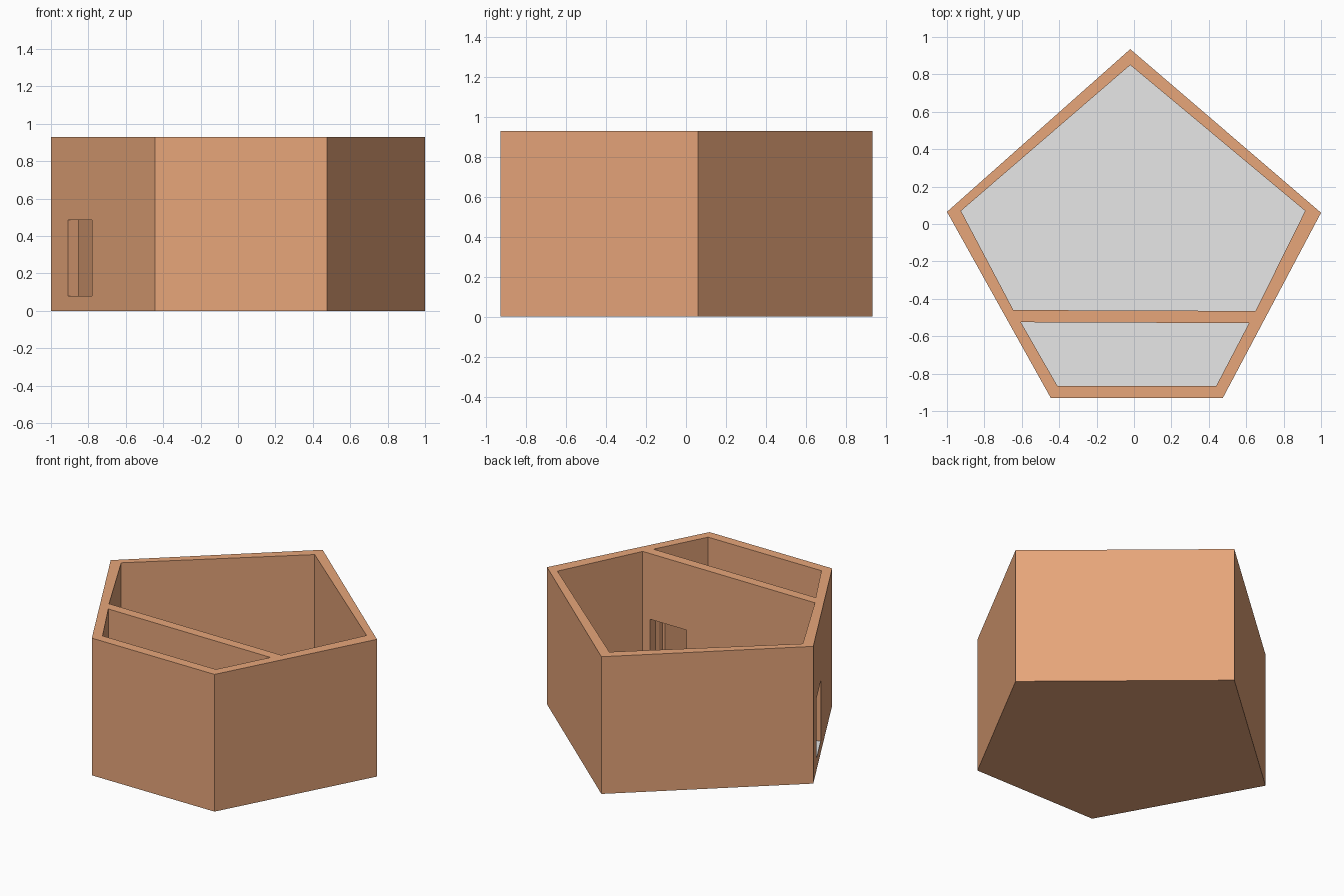
import bpy
import bmesh
from mathutils import Vector

cube = bpy.data.objects.get("Cube")
if cube:
    bpy.data.objects.remove(cube, do_unlink=True)

HEIGHT = 0.93
FLOOR = 0.08
DOOR_TOP = 0.485


def material(name, color):
    mat = bpy.data.materials.new(name)
    mat.use_nodes = True
    mat.diffuse_color = (*color, 1)
    mat.node_tree.nodes["Principled BSDF"].inputs["Base Color"].default_value = (*color, 1)
    return mat


def prism(name, outline, bottom, top):
    """Extrude a flat outline between two heights."""
    bm = bmesh.new()
    base = bm.faces.new([bm.verts.new((x, y, bottom)) for x, y in outline])
    extruded = bmesh.ops.extrude_face_region(bm, geom=[base], use_keep_orig=True)
    verts = [v for v in extruded["geom"] if isinstance(v, bmesh.types.BMVert)]
    bmesh.ops.translate(bm, verts=verts, vec=(0, 0, top - bottom))
    bmesh.ops.recalc_face_normals(bm, faces=bm.faces)
    mesh = bpy.data.meshes.new(name)
    bm.to_mesh(mesh)
    bm.free()
    obj = bpy.data.objects.new(name, mesh)
    bpy.context.collection.objects.link(obj)
    return obj


def doorway(start, end, inward, outward):
    """Outline of a door cutter along a wall line."""
    a, b = Vector(start), Vector(end)
    along = (b - a).normalized()
    normal = Vector((-along.y, along.x))
    return [a - normal * outward, b - normal * outward,
            b + normal * inward, a + normal * inward]


# Five-sided building block
outer = [(-0.02, 0.935), (-1, 0.065), (-0.445, -0.93), (0.475, -0.93), (1, 0.06)]
building = prism("building_walls", outer, 0, HEIGHT)

# Rooms and doorways to hollow out
main_room = [(-0.02, 0.85), (-0.925, 0.07), (-0.645, -0.46), (0.65, -0.465), (0.915, 0.07)]
front_room = [(-0.605, -0.525), (-0.41, -0.865), (0.44, -0.865), (0.615, -0.53)]
corner, front = Vector(outer[1]), Vector(outer[2])
outer_door = doorway(corner.lerp(front, 0.162), corner.lerp(front, 0.396), 0.12, 0.1)
inner_door = doorway((0.32, -0.5), (0.597, -0.5), 0.1, 0.1)
cutters = [
    prism("main_room_cutter", main_room, FLOOR, HEIGHT + 0.2),
    prism("front_room_cutter", front_room, FLOOR, HEIGHT + 0.2),
    prism("outer_door_cutter", outer_door, FLOOR, DOOR_TOP),
    prism("inner_door_cutter", inner_door, FLOOR, DOOR_TOP),
]
for cutter in cutters:
    cutter.hide_render = True
    cut = building.modifiers.new(cutter.name, "BOOLEAN")
    cut.operation = "DIFFERENCE"
    cut.solver = "EXACT"
    cut.object = cutter

# Apply the cuts and discard the helpers
bpy.context.view_layer.update()
evaluated = building.evaluated_get(bpy.context.evaluated_depsgraph_get())
mesh = bpy.data.meshes.new_from_object(evaluated)
building.modifiers.clear()
building.data = mesh
for cutter in cutters:
    bpy.data.objects.remove(cutter, do_unlink=True)

# Clay walls, pale grey on the floors and door sills
mesh.materials.clear()
mesh.materials.append(material("clay_brown", (0.8, 0.38, 0.195)))
mesh.materials.append(material("floor_grey", (0.8, 0.8, 0.8)))
for face in mesh.polygons:
    is_floor = face.normal.z > 0.9 and abs(face.center.z - FLOOR) < 0.01
    face.material_index = int(is_floor)
    face.use_smooth = False
